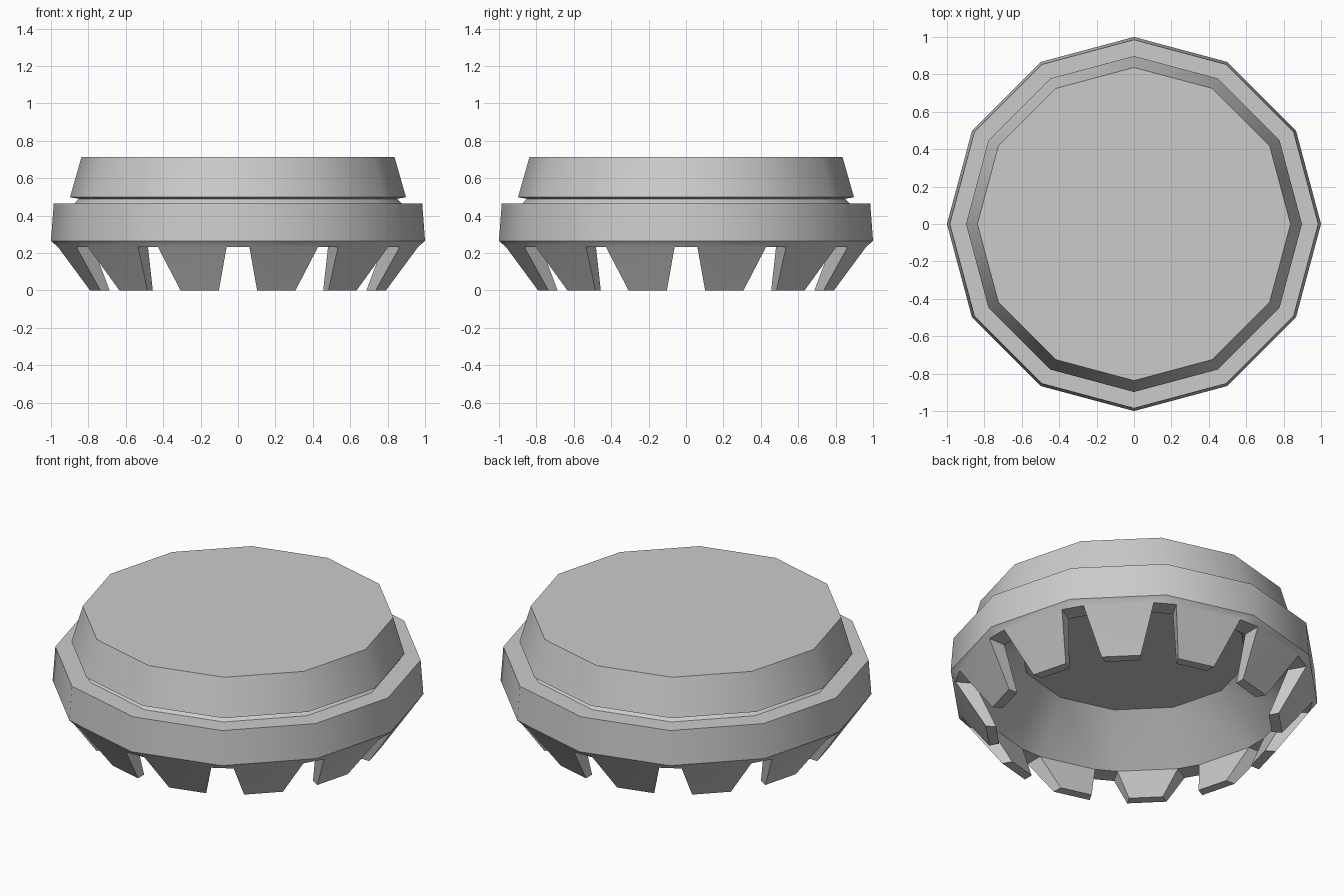
import bpy
import bmesh
from math import cos, sin, pi, radians

SIDES = 12
STEP = 2 * pi / SIDES

if "Cube" in bpy.data.objects:
    bpy.data.objects.remove(bpy.data.objects["Cube"])

grey = bpy.data.materials.new("plain grey")
grey.use_nodes = True
colour = (0.6, 0.6, 0.6, 1)
grey.diffuse_color = colour
grey.node_tree.nodes["Principled BSDF"].inputs["Base Color"].default_value = colour


def ring(bm, r, z):
    return [bm.verts.new((r * cos(i * STEP), r * sin(i * STEP), z))
            for i in range(SIDES)]


def bridge(bm, a, b):
    for i in range(len(a)):
        j = (i + 1) % len(a)
        bm.faces.new((a[i], a[j], b[j], b[i]))


def tooth_level(bm, k, outer, inner, outer_half, inner_half, z):
    """Four corners of tooth k: outer pair, then inner pair, anticlockwise."""
    t = (k + 0.5) * STEP
    corners = ((outer, -outer_half), (outer, outer_half),
               (inner, inner_half), (inner, -inner_half))
    return [bm.verts.new((d * cos(t) - s * sin(t), d * sin(t) + s * cos(t), z))
            for d, s in corners]


def finish(name, bm):
    bmesh.ops.recalc_face_normals(bm, faces=bm.faces)
    mesh = bpy.data.meshes.new(name)
    bm.to_mesh(mesh)
    bm.free()
    mesh.materials.append(grey)
    obj = bpy.data.objects.new(name, mesh)
    bpy.context.collection.objects.link(obj)
    bpy.ops.object.select_all(action="DESELECT")
    obj.select_set(True)
    bpy.context.view_layer.objects.active = obj
    bpy.ops.object.shade_smooth_by_angle(angle=radians(35))


# Lid: groove, sloping side and flat top
bm = bmesh.new()
rings = [ring(bm, r, z) for r, z in
         ((0.875, 0.466), (0.85, 0.49), (0.898, 0.499), (0.837, 0.713))]
for a, b in zip(rings, rings[1:]):
    bridge(bm, a, b)
bm.faces.new(rings[-1])
finish("lid", bm)

# Toothed rim: outer band, ledge and cavity ceiling
bm = bmesh.new()
ledge = ring(bm, 0.875, 0.466)
band_top = ring(bm, 0.985, 0.466)
band_low = ring(bm, 1.0, 0.265)
ceiling = ring(bm, 0.615, 0.47)
bridge(bm, band_low, band_top)
bridge(bm, band_top, ledge)
bm.faces.new(ceiling)

# Teeth: tapered and leaning inward, one under each side of the band
lows = [tooth_level(bm, k, 0.79, 0.735, 0.106, 0.091, 0) for k in range(SIDES)]
highs = [tooth_level(bm, k, 0.946, 0.844, 0.19, 0.163, 0.233) for k in range(SIDES)]
for k in range(SIDES):
    n = (k + 1) % SIDES
    low, high, following = lows[k], highs[k], highs[n]
    bridge(bm, low, high)
    bm.faces.new(low)
    # Strips joining the tooth to the band outside and the ceiling inside
    bm.faces.new((high[0], high[1], band_low[n], band_low[k]))
    bm.faces.new((high[3], high[2], ceiling[n], ceiling[k]))
    # Gap to the next tooth: flat roof and a corner triangle on each side
    bm.faces.new((high[1], following[0], following[3], high[2]))
    bm.faces.new((high[1], following[0], band_low[n]))
    bm.faces.new((high[2], following[3], ceiling[n]))
finish("toothed_rim", bm)
